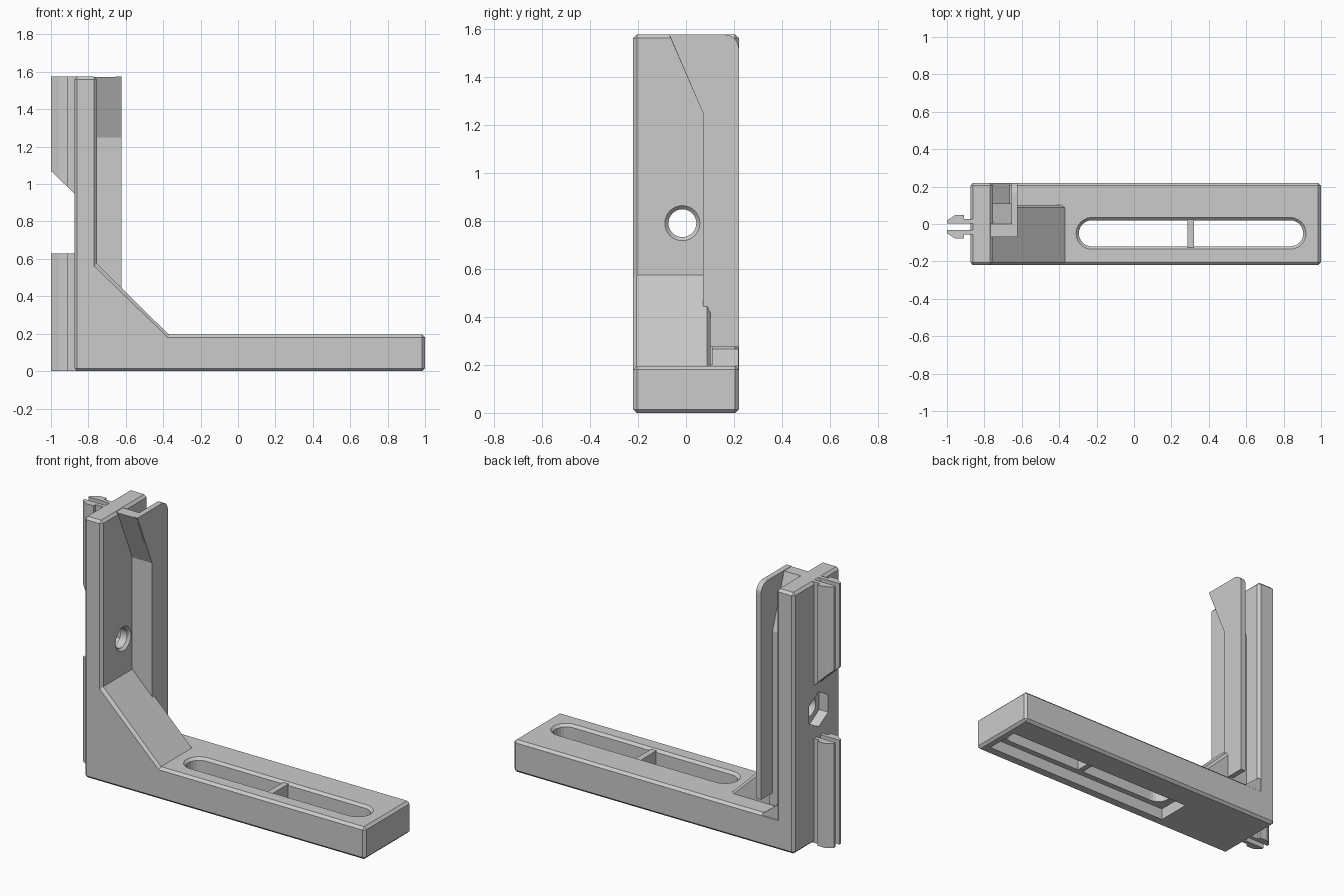
import bpy, bmesh, math

old = bpy.data.objects.get("Cube")
if old:
    bpy.data.objects.remove(old, do_unlink=True)

grey = bpy.data.materials.new("plain grey")
grey.use_nodes = True
GREY = (0.6, 0.6, 0.6, 1)
grey.diffuse_color = GREY
grey.node_tree.nodes["Principled BSDF"].inputs["Base Color"].default_value = GREY


def place(axis, p, d):
    return {"x": (d, p[0], p[1]), "y": (p[0], d, p[1]), "z": (p[0], p[1], d)}[axis]


def loft(name, axis, sections, cutter=False):
    """Skin a list of (outline, depth) sections along an axis, capped at both ends."""
    bm = bmesh.new()
    loops = [[bm.verts.new(place(axis, p, d)) for p in pts] for pts, d in sections]
    n = len(loops[0])
    for a, b in zip(loops, loops[1:]):
        for i in range(n):
            j = (i + 1) % n
            bm.faces.new((a[i], a[j], b[j], b[i]))
    bm.faces.new(loops[0])
    bm.faces.new(loops[-1])
    bmesh.ops.recalc_face_normals(bm, faces=bm.faces)
    mesh = bpy.data.meshes.new(name)
    bm.to_mesh(mesh)
    bm.free()
    mesh.materials.append(grey)
    ob = bpy.data.objects.new(name, mesh)
    bpy.context.collection.objects.link(ob)
    if cutter:
        ob.hide_render = True
        ob.hide_viewport = True
        ob.display_type = "WIRE"
    return ob


def prism(name, axis, pts, a, b, cutter=False):
    return loft(name, axis, [(pts, a), (pts, b)], cutter)


def ring(cx, cy, r, n, start=0.0):
    return [(cx + r * math.cos(start + math.tau * i / n),
             cy + r * math.sin(start + math.tau * i / n)) for i in range(n)]


def rect(x0, y0, x1, y1):
    return [(x0, y0), (x1, y0), (x1, y1), (x0, y1)]


def stadium(x0, x1, cy, r, n=12):
    right = [(x1 + r * math.sin(math.pi * i / n), cy - r * math.cos(math.pi * i / n)) for i in range(n + 1)]
    left = [(x0 - r * math.sin(math.pi * i / n), cy + r * math.cos(math.pi * i / n)) for i in range(n + 1)]
    return right + left


def cut(ob, cutter):
    m = ob.modifiers.new(cutter.name, "BOOLEAN")
    m.operation = "DIFFERENCE"
    m.solver = "EXACT"
    m.object = cutter


LEFT, INNER, BASE_TOP, TOP = -0.875, -0.755, 0.195, 1.575
HALF, MID_Y, HOLE_Z, SLOT_Y = 0.22, -0.015, 0.79, -0.05

# L-shaped bracket body with chamfered edges
body = prism("bracket_body", "y", [(LEFT, 0), (1, 0), (1, BASE_TOP), (INNER, BASE_TOP),
                                   (INNER, TOP), (LEFT, TOP)], -HALF, HALF)
bev = body.modifiers.new("chamfer", "BEVEL")
bev.width = 0.015
bev.segments = 1

# slotted base with a wider pocket underneath
cut(body, loft("slot_cutter", "z", [(stadium(-0.225, 0.835, SLOT_Y, 0.07), 0.04),
                                    (stadium(-0.225, 0.835, SLOT_Y, 0.07), 0.18),
                                    (stadium(-0.225, 0.835, SLOT_Y, 0.09), 0.2)], True))
cut(body, prism("pocket_cutter", "z", rect(-0.34, -0.155, 0.95, 0.055), -0.1, 0.07, True))

# bolt hole with countersink, and hexagonal nut pocket
cut(body, loft("hole_cutter", "x", [(ring(MID_Y, HOLE_Z, 0.058, 32), -1),
                                    (ring(MID_Y, HOLE_Z, 0.058, 32), INNER - 0.015),
                                    (ring(MID_Y, HOLE_Z, 0.076, 32), INNER + 0.003)], True))
cut(body, prism("nut_cutter", "x", ring(MID_Y, HOLE_Z, 0.105, 6, math.pi / 2), -1, LEFT + 0.06, True))

# bridge across the slot
prism("slot_bridge", "z", rect(0.285, -0.125, 0.32, 0.025), 0.07, 0.188)

# diagonal gusset with chamfered long edges
def wedge(inset):
    x, z = INNER - inset, 0.575 - inset
    return [(-0.8, 0.15), (-0.37 - inset * 0.4, 0.15), (-0.37 - inset * 0.4, BASE_TOP - inset),
            (x, z), (-0.8, z)]

loft("gusset", "y", [(wedge(0.014), -HALF), (wedge(0), -0.206), (wedge(0), 0.088), (wedge(0.014), 0.102)])

# small fillet under the clip plate
prism("rear_fillet", "y", [(-0.78, 0.17), (-0.665, 0.17), (-0.665, BASE_TOP), (INNER, 0.265), (-0.78, 0.265)],
      0.09, HALF - 0.002)

# web joining the column to the clip plate, leaning forward at the top
prism("clip_web", "x", [(0.07, 0.2), (0.11, 0.2), (0.11, 1.25), (0.0, 1.572), (-0.07, 1.572), (0.07, 1.25)],
      INNER - 0.02, -0.63)

# clip plate with rounded upper rear corner
corner = [(0.16 + 0.06 * math.cos(a), 1.515 + 0.06 * math.sin(a))
          for a in (math.pi / 2 * i / 8 for i in range(9))]
prism("clip_plate", "x", [(0.07, 0.275), (HALF, 0.275)] + corner + [(-0.07, TOP), (0.07, 1.25)],
      -0.655, -0.622)

# split rail on the left side, in a lower and an upper length
half_profile = [(-0.86, 0.018), (-1, 0.018), (-1, 0.034), (-0.957, 0.062),
                (-0.91, 0.062), (-0.91, 0.042), (-0.86, 0.042)]
for side, sign in (("front", -1), ("back", 1)):
    pts = [(x, MID_Y + sign * y) for x, y in half_profile]
    prism("lower_rail_" + side, "z", pts, 0, 0.63)
    upper = prism("upper_rail_" + side, "z", pts, 0.95, TOP)
    for v in upper.data.vertices:
        if v.co.z < 1:
            v.co.z += (LEFT - v.co.x) * 0.96
